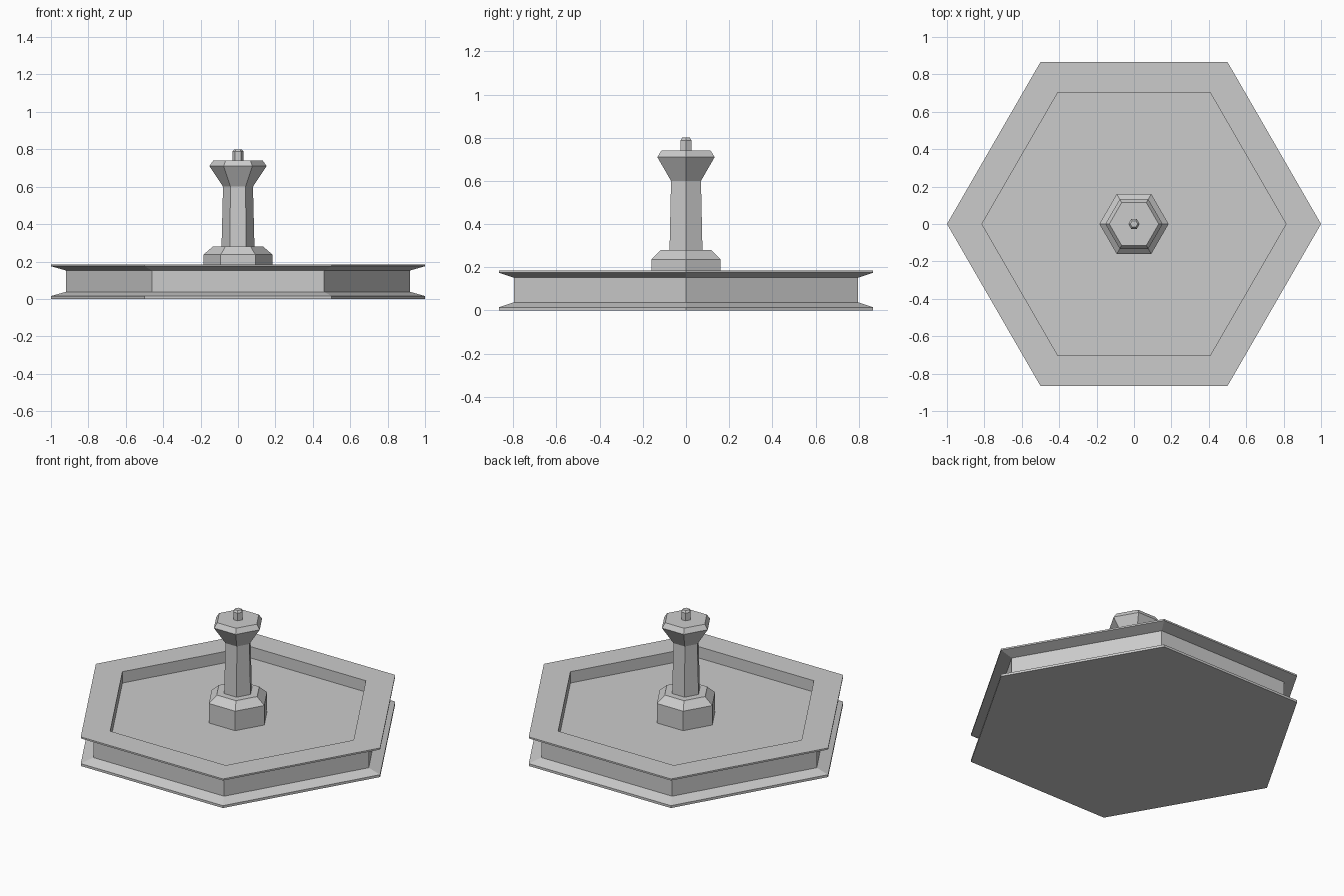
import bpy
from math import cos, sin, pi

if "Cube" in bpy.data.objects:
    bpy.data.objects.remove(bpy.data.objects["Cube"])


def hex_lathe(name, profile, sides=6):
    """Revolve (radius, z) points into a closed, flat-faced six-sided solid."""
    verts = [(r * cos(2 * pi * i / sides), r * sin(2 * pi * i / sides), z)
             for r, z in profile for i in range(sides)]
    faces = [tuple(reversed(range(sides)))]
    for k in range(len(profile) - 1):
        a, b = k * sides, (k + 1) * sides
        for i in range(sides):
            j = (i + 1) % sides
            faces.append((a + i, a + j, b + j, b + i))
    last = (len(profile) - 1) * sides
    faces.append(tuple(range(last, last + sides)))
    mesh = bpy.data.meshes.new(name)
    mesh.from_pydata(verts, [], faces)
    obj = bpy.data.objects.new(name, mesh)
    bpy.context.collection.objects.link(obj)
    return obj


# Basin: flared foot, recessed wall, overhanging rim, sunken floor
hex_lathe("basin", [(1.0, 0), (1.0, 0.015), (0.92, 0.038), (0.92, 0.152),
                    (1.0, 0.175), (1.0, 0.185), (0.813, 0.185), (0.813, 0.113)])

# Pedestal base with chamfered top
hex_lathe("pedestal_base", [(0.185, 0.113), (0.185, 0.237),
                            (0.14, 0.275), (0.135, 0.281)])

# Tapered column flaring into a capital
hex_lathe("column", [(0.088, 0.28), (0.08, 0.6), (0.153, 0.71), (0.132, 0.74)])

# Water nozzle
hex_lathe("nozzle", [(0.03, 0.74), (0.03, 0.788), (0.02, 0.80)])
